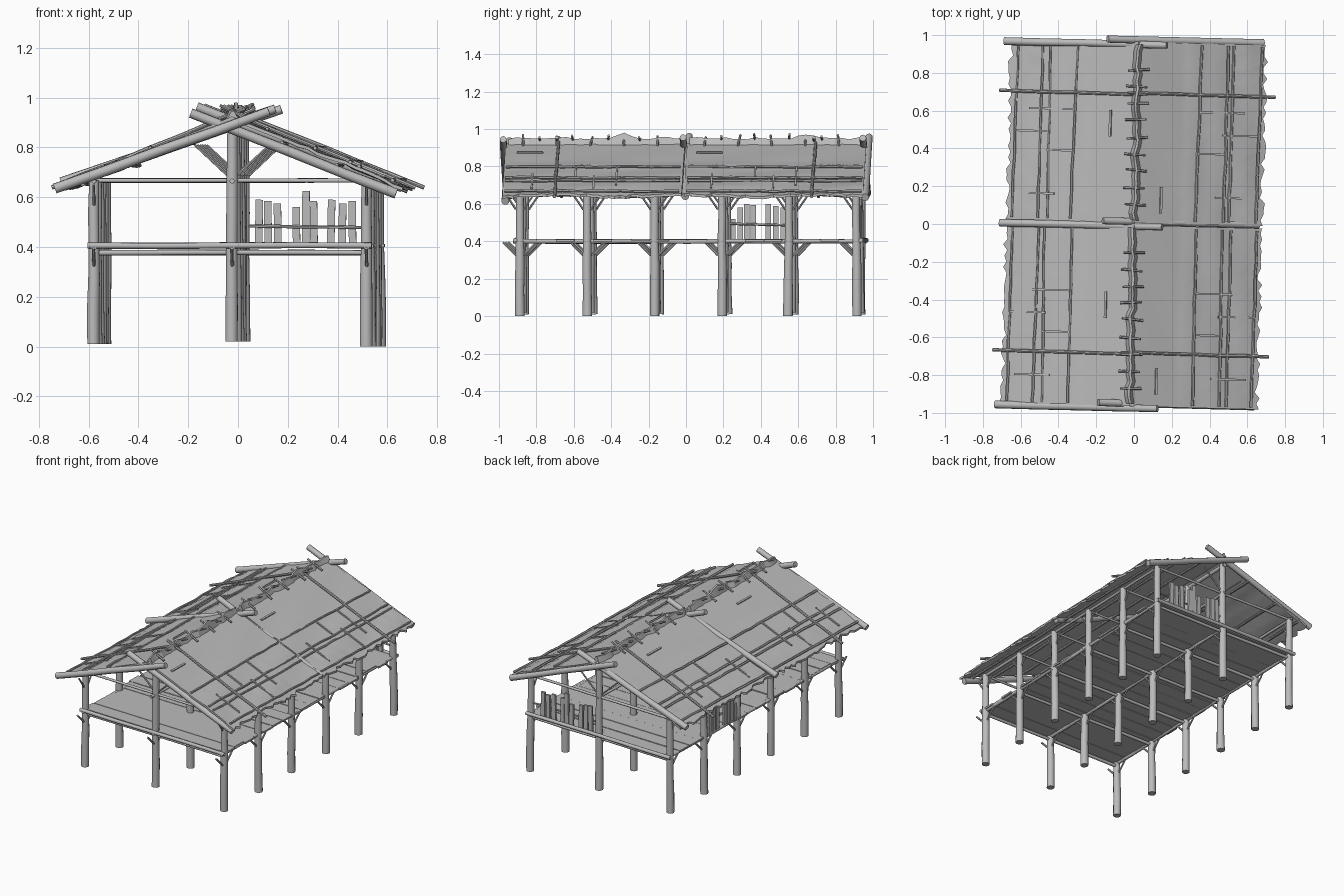
import bpy, bmesh, math, random
from mathutils import Vector

random.seed(4)
if "Cube" in bpy.data.objects:
    bpy.data.objects.remove(bpy.data.objects["Cube"])

grey = bpy.data.materials.new("weathered_grey")
grey.use_nodes = True
tone = (0.5, 0.5, 0.5, 1)
grey.diffuse_color = tone
grey.node_tree.nodes["Principled BSDF"].inputs["Base Color"].default_value = tone

SKEW = -0.026          # the whole hut is turned slightly
POST_Y = [-0.875 + 0.36 * i for i in range(6)]
POST_X = (-0.555, 0.0, 0.54)


def jit(a):
    return random.uniform(-a, a)


def finish(name, bm, angle=40):
    bmesh.ops.recalc_face_normals(bm, faces=bm.faces)
    mesh = bpy.data.meshes.new(name)
    bm.to_mesh(mesh)
    bm.free()
    mesh.materials.append(grey)
    ob = bpy.data.objects.new(name, mesh)
    bpy.context.collection.objects.link(ob)
    ob.rotation_euler.z = SKEW
    bpy.ops.object.select_all(action='DESELECT')
    ob.select_set(True)
    bpy.context.view_layer.objects.active = ob
    bpy.ops.object.shade_smooth_by_angle(angle=math.radians(angle))
    return ob


def log(bm, a, b, r, wobble=0.0, steps=4, sides=10, taper=0.9):
    """A rough round pole from a to b."""
    a, b = Vector(a), Vector(b)
    d = (b - a).normalized()
    u = d.orthogonal().normalized()
    v = d.cross(u)
    rings = []
    for i in range(steps + 1):
        t = i / steps
        w = wobble if 0 < i < steps else 0
        c = a.lerp(b, t) + u * jit(w) + v * jit(w)
        rad = r * (1 + (taper - 1) * t) * (1 + jit(0.05))
        ang = [2 * math.pi * k / sides for k in range(sides)]
        rings.append([bm.verts.new(c + rad * (math.cos(g) * u + math.sin(g) * v)) for g in ang])
    for p, q in zip(rings, rings[1:]):
        for k in range(sides):
            n = (k + 1) % sides
            bm.faces.new((p[k], p[n], q[n], q[k]))
    bm.faces.new(rings[0])
    bm.faces.new(rings[-1])


def box(bm, centre, size, tilt=0.0):
    made = bmesh.ops.create_cube(bm, size=1)["verts"]
    for p in made:
        x, z = p.co.x * size[0], p.co.z * size[2]
        p.co = (centre[0] + x * math.cos(tilt) + z * math.sin(tilt),
                centre[1] + p.co.y * size[1],
                centre[2] - x * math.sin(tilt) + z * math.cos(tilt))


def roof_z(x):
    return 0.93 - 0.41 * abs(x)


# Posts in three rows, the middle row carrying the ridge
bm = bmesh.new()
for x in POST_X:
    for y in POST_Y:
        top = 0.88 if x == 0 else 0.67
        foot = {True: 0.02}.get(x == 0, 0.0 if x > 0 else 0.01)
        log(bm, (x + jit(0.006), y + jit(0.006), foot), (x, y, top), 0.026, 0.002, 5, 12, 0.8)
finish("posts", bm)

# Floor beams, tie beams and eave plates
bm = bmesh.new()
for y in POST_Y:
    log(bm, (-0.57, y, 0.377), (0.56, y, 0.377), 0.011, 0.002)
    log(bm, (-0.56, y, 0.667), (0.55, y, 0.667), 0.009, 0.001)
for y in (POST_Y[0] - 0.025, POST_Y[-1] + 0.025):
    log(bm, (-0.58, y, 0.406), (0.56, y, 0.406), 0.013, 0.002)
for x in POST_X:
    log(bm, (x, -0.91, 0.4), (x, 0.95, 0.4), 0.012, 0.002, 8)
    log(bm, (x, -0.93, 0.665), (x, 0.95, 0.665), 0.01, 0.002, 8)
log(bm, (0, -0.95, 0.87), (0, 0.95, 0.87), 0.015, 0.002, 8)
finish("frame_beams", bm)

# Knee braces on the posts and struts up to the rafters
bm = bmesh.new()
for y in POST_Y:
    for s in (-1, 1):
        if abs(y + s * 0.08) > 0.97:
            continue
        for x in POST_X:
            log(bm, (x, y + s * 0.02, 0.325), (x, y + s * 0.09, 0.395), 0.007, steps=1, sides=6)
            if x:
                log(bm, (x, y + s * 0.02, 0.57), (x, y + s * 0.075, 0.65), 0.006, steps=1, sides=6)
    for s in (-1, 1):
        log(bm, (0, y, 0.67), (s * 0.15, y, 0.81), 0.006, steps=1, sides=6)
finish("braces", bm)

# Floor of uneven cross planks
bm = bmesh.new()
count = 18
step = 1.82 / count
for i in range(count):
    y = -0.885 + step * (i + 0.5)
    box(bm, (jit(0.008) - 0.008, y, 0.405 + jit(0.003)), (1.12 + jit(0.02), step - 0.003, 0.012))
finish("floor_planks", bm)


# Thatch sheets: two bays on each slope, with ragged eaves and shallow ripples
def thatch(bm, s, y0, y1, nx=18, ny=32):
    layers = []
    edge = [jit(0.015) for _ in range(ny + 1)]
    for drop in (0, 0.014):
        grid = []
        for i in range(nx + 1):
            row = []
            for j in range(ny + 1):
                t = i / nx
                y = y0 + (y1 - y0) * j / ny
                x = s * t * (0.675 + edge[j])
                z = roof_z(x) + 0.006 * math.sin(9 * y + 14 * t) * t - drop
                z += 0.008 * ((t * 4.3) % 1) * (t > 0.4) - 0.006
                row.append(bm.verts.new((x, y, z)))
            grid.append(row)
        layers.append(grid)
        for i in range(nx):
            for j in range(ny):
                bm.faces.new((grid[i][j], grid[i + 1][j], grid[i + 1][j + 1], grid[i][j + 1]))
    top, low = layers
    rim = lambda g: ([r[0] for r in g] + g[-1][1:] + [r[-1] for r in g[-2::-1]] + g[0][-2:0:-1])
    a, b = rim(top), rim(low)
    for k in range(len(a)):
        n = (k + 1) % len(a)
        bm.faces.new((a[k], a[n], b[n], b[k]))


for side, s in (("right", -1), ("left", 1)):
    bm = bmesh.new()
    thatch(bm, s, -0.965, -0.006)
    thatch(bm, s, 0.006, 0.965)
    finish(side + "_thatch", bm)

# Heavy crossing rafters at both gables and the middle
bm = bmesh.new()
for y, lift in ((-0.962, 0), (0, 0.025), (0.962, 0.02)):
    log(bm, (-0.71, y - 0.012, 0.635 + lift), (0.15, y - 0.012, 0.945 + lift * 0.4), 0.021, 0.002)
    log(bm, (0.66, y + 0.013, 0.615 + lift), (-0.165, y + 0.013, 0.938 + lift), 0.021, 0.002)
finish("rafters", bm)

# Thin poles holding the thatch down, along and across the slopes
bm = bmesh.new()
for s in (-1, 1):
    for y in (-0.685, 0.69):
        log(bm, (s * 0.73, y, roof_z(0.73) + 0.008), (-s * 0.05, y + s * 0.004, 0.955), 0.009, 0.002, 6, 8)
    for x in (0.33, 0.47, 0.51, 0.645):
        for y0, y1 in ((-0.955, -0.02), (0.02, 0.955)):
            log(bm, (s * (x + jit(0.01)), y0, roof_z(x) + 0.003),
                (s * (x + jit(0.01)), y1, roof_z(x) + 0.003), 0.008, 0.003, 12, 6)
    # inner purlins under the thatch
    for x in (0.2, 0.42, 0.6):
        log(bm, (s * x, -0.95, roof_z(x) - 0.03), (s * x, 0.95, roof_z(x) - 0.03), 0.009, 0.002, 8, 8)
finish("thatch_poles", bm)

# Loose strips lying on the thatch
bm = bmesh.new()
for s in (-1, 1):
    for bay in (-0.48, 0.48):
        for x, dy, w in ((0.45, 0.12, 0.26), (0.55, 0.0, 0.2), (0.4, -0.1, 0.16), (0.52, -0.33, 0.2)):
            box(bm, (s * x, bay + dy, roof_z(x) + 0.005), (w, 0.01, 0.008), s * math.atan(0.41))
        box(bm, (s * 0.14, bay - 0.2 * s - 0.15, roof_z(0.14) + 0.003), (0.012, 0.14, 0.01), s * 0.39)
finish("loose_strips", bm)

# Ragged ridge cap and its pegs
bm = bmesh.new()
for y0, y1 in ((-0.95, -0.02), (0.02, 0.95)):
    n = 24
    rows = []
    for j in range(n + 1):
        t = j / n
        y = y0 + (y1 - y0) * t
        top = 0.952 + jit(0.007) + 0.022 * math.exp(-((t - 0.67) / 0.06) ** 2)
        x = jit(0.009)
        rows.append([bm.verts.new(p) for p in
                     ((x - 0.022, y, 0.915), (x - 0.006, y, top), (x + 0.006, y, top), (x + 0.022, y, 0.915))])
    for p, q in zip(rows, rows[1:]):
        for k in range(4):
            m = (k + 1) % 4
            bm.faces.new((p[k], p[m], q[m], q[k]))
    bm.faces.new(rows[0])
    bm.faces.new(rows[-1])
    for k in range(9):
        y = y0 + 0.08 + 0.09 * k
        s = 1 if k % 2 else -1
        log(bm, (-s * 0.06, y, 0.915), (s * 0.05, y + jit(0.01), 0.965 + jit(0.01)), 0.007, steps=1, sides=6)
finish("ridge_cap", bm, 25)

# Broken slat railings: half of the back gable and one bay of the right side
BACK = ((0.06, 0.59), (0.096, 0.585), (0.135, 0.575), (0.21, 0.56), (0.248, 0.625),
        (0.28, 0.585), (0.35, 0.59), (0.395, 0.575), (0.435, 0.585))
SIDE = ((0.235, 0.52), (0.275, 0.58), (0.31, 0.6), (0.345, 0.595), (0.425, 0.6), (0.465, 0.59), (0.505, 0.58))
bm = bmesh.new()
yb = POST_Y[-1] + 0.012
for x, top in BACK:
    box(bm, (x, yb, (0.41 + top) / 2), (0.03, 0.014, top - 0.41), jit(0.03))
log(bm, (0.01, yb - 0.012, 0.485), (0.53, yb - 0.012, 0.478), 0.007, 0.002, sides=6)
finish("back_railing", bm)
bm = bmesh.new()
for y, top in SIDE:
    box(bm, (-0.56, y, (0.41 + top) / 2), (0.014, 0.03, top - 0.41))
log(bm, (-0.548, 0.2, 0.495), (-0.548, 0.56, 0.485), 0.007, 0.002, sides=6)
finish("side_railing", bm)
